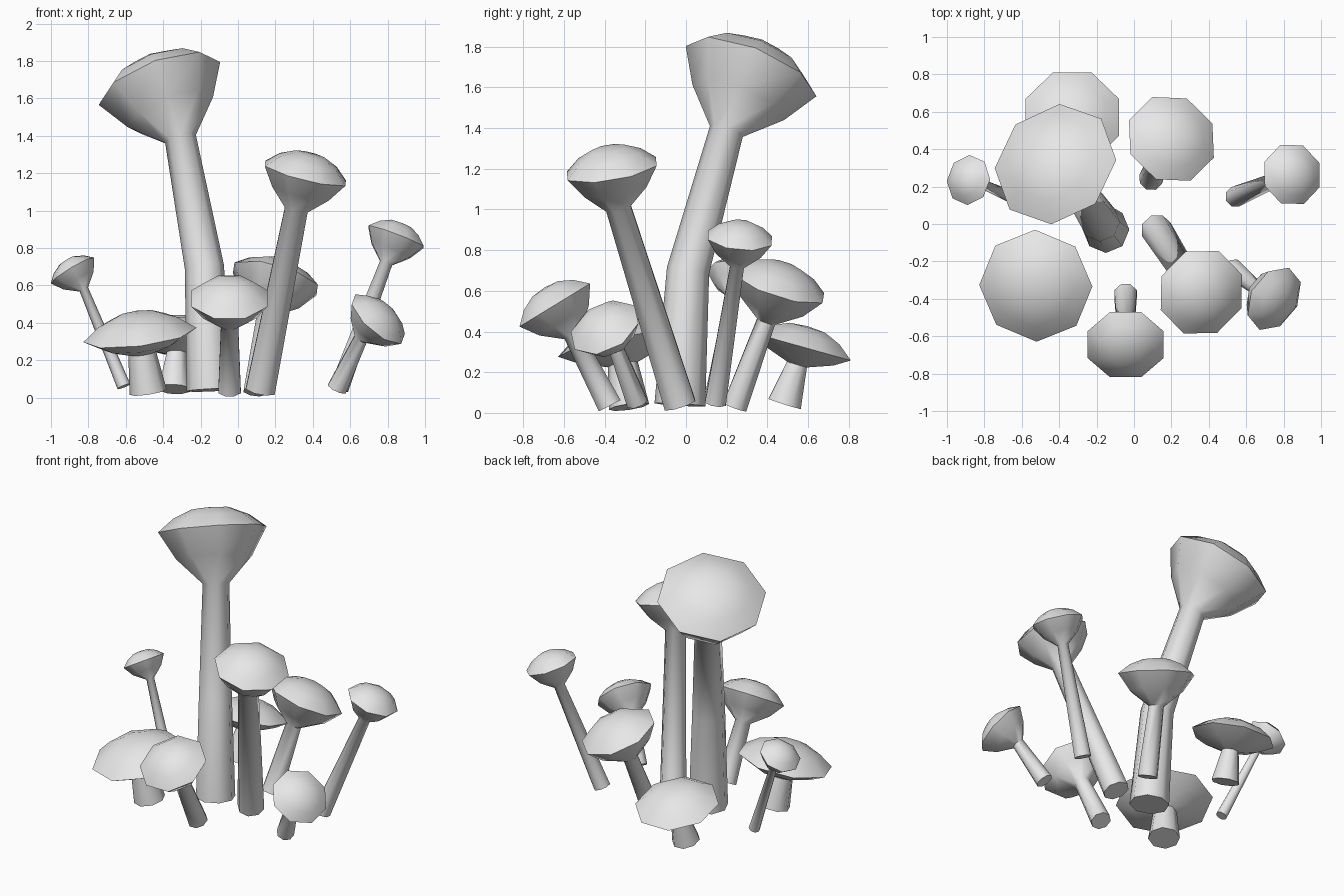
import bpy
import bmesh
from math import cos, sin, pi, radians
from mathutils import Vector

if "Cube" in bpy.data.objects:
    bpy.data.objects.remove(bpy.data.objects["Cube"], do_unlink=True)

# Single plain grey for everything
grey = bpy.data.materials.new("soft_grey")
grey.use_nodes = True
grey.diffuse_color = (0.8, 0.8, 0.8, 1)
grey.node_tree.nodes["Principled BSDF"].inputs["Base Color"].default_value = (0.8, 0.8, 0.8, 1)

SIDES = 8


def ring(bm, centre, axis, radius, turn):
    """Ring of vertices facing along the axis."""
    rot = Vector((0, 0, 1)).rotation_difference(axis)
    verts = []
    for i in range(SIDES):
        a = 2 * pi * (i + turn) / SIDES
        verts.append(bm.verts.new(centre + rot @ Vector((radius * cos(a), radius * sin(a), 0))))
    return verts


def mushroom(name, base, base_r, rim, lean, cap_r, depth, dome, neck_r, turn=0.0, bend=None):
    """Stalk and cap lofted as one skin; lean is the cap's tilt in x and y."""
    base, rim = Vector(base), Vector(rim)
    up = Vector((lean[0], lean[1], 1)).normalized()
    neck = rim - up * depth
    first = Vector(bend[0]) if bend else neck
    stalk_dir = (first - base).normalized()
    bm = bmesh.new()

    # Stalk
    rings = [ring(bm, base, stalk_dir, base_r, turn)]
    if bend:
        rings.append(ring(bm, first, (stalk_dir + (neck - first).normalized()).normalized(), bend[1], turn))
    neck_axis = ((neck - first).normalized() + up).normalized() if bend else (stalk_dir + up).normalized()
    rings.append(ring(bm, neck, neck_axis, neck_r, turn))

    # Cap: underside, rim, shallow dome
    for r, h in ((0.7, -0.52 * depth), (1, 0), (0.7, 0.58 * dome), (0.36, 0.93 * dome)):
        rings.append(ring(bm, rim + up * h, up, cap_r * r, turn))
    for low, high in zip(rings, rings[1:]):
        for i in range(SIDES):
            j = (i + 1) % SIDES
            bm.faces.new((low[i], low[j], high[j], high[i]))
    apex = bm.verts.new(rim + up * dome)
    for i in range(SIDES):
        bm.faces.new((rings[-1][i], rings[-1][(i + 1) % SIDES], apex))
    bm.faces.new(rings[0][::-1])

    mesh = bpy.data.meshes.new(name)
    bm.to_mesh(mesh)
    bm.free()
    mesh.materials.append(grey)
    obj = bpy.data.objects.new(name, mesh)
    bpy.context.collection.objects.link(obj)
    bpy.ops.object.select_all(action="DESELECT")
    obj.select_set(True)
    bpy.context.view_layer.objects.active = obj
    bpy.ops.object.shade_smooth_by_angle(angle=radians(55))


# Tall central pair
mushroom("tallest_mushroom", (-0.15, -0.03, 0.04), 0.125, (-0.42, 0.32, 1.68), (-0.38, 0.41),
         0.345, 0.34, 0.14, 0.085, bend=((-0.18, 0.01, 0.7), 0.105))
mushroom("tall_mushroom", (0.12, -0.03, 0.04), 0.085, (0.36, -0.365, 1.2), (0.25, -0.17),
         0.24, 0.2, 0.11, 0.067, 0.5)

# Broad low mushrooms
mushroom("broad_front_mushroom", (-0.48, -0.28, 0.03), 0.1, (-0.525, -0.33, 0.335), (-0.13, -0.2),
         0.305, 0.1, 0.12, 0.075)
mushroom("broad_back_mushroom", (-0.34, 0.485, 0.045), 0.09, (-0.33, 0.57, 0.325), (0, 0.28),
         0.27, 0.09, 0.105, 0.055, 0.5)

# Medium mushrooms
mushroom("front_mushroom", (-0.045, -0.375, 0.035), 0.065, (-0.045, -0.645, 0.53), (0, -0.61),
         0.22, 0.17, 0.1, 0.05, 0.5)
mushroom("back_mushroom", (0.09, 0.24, 0.03), 0.065, (0.2, 0.455, 0.635), (0.28, 0.33),
         0.25, 0.2, 0.1, 0.05, 0.5)

# Small outer mushrooms
mushroom("right_small_mushroom", (-0.61, 0.125, 0.06), 0.037, (-0.885, 0.235, 0.68), (-0.6, 0.15),
         0.135, 0.12, 0.065, 0.025)
mushroom("left_back_small_mushroom", (0.54, 0.145, 0.05), 0.056, (0.845, 0.265, 0.86), (0.38, 0.1),
         0.17, 0.15, 0.08, 0.037, 0.5)
mushroom("left_front_small_mushroom", (0.53, -0.24, 0.05), 0.056, (0.75, -0.4, 0.42), (0.9, -0.55),
         0.185, 0.15, 0.08, 0.04, 0.5)
